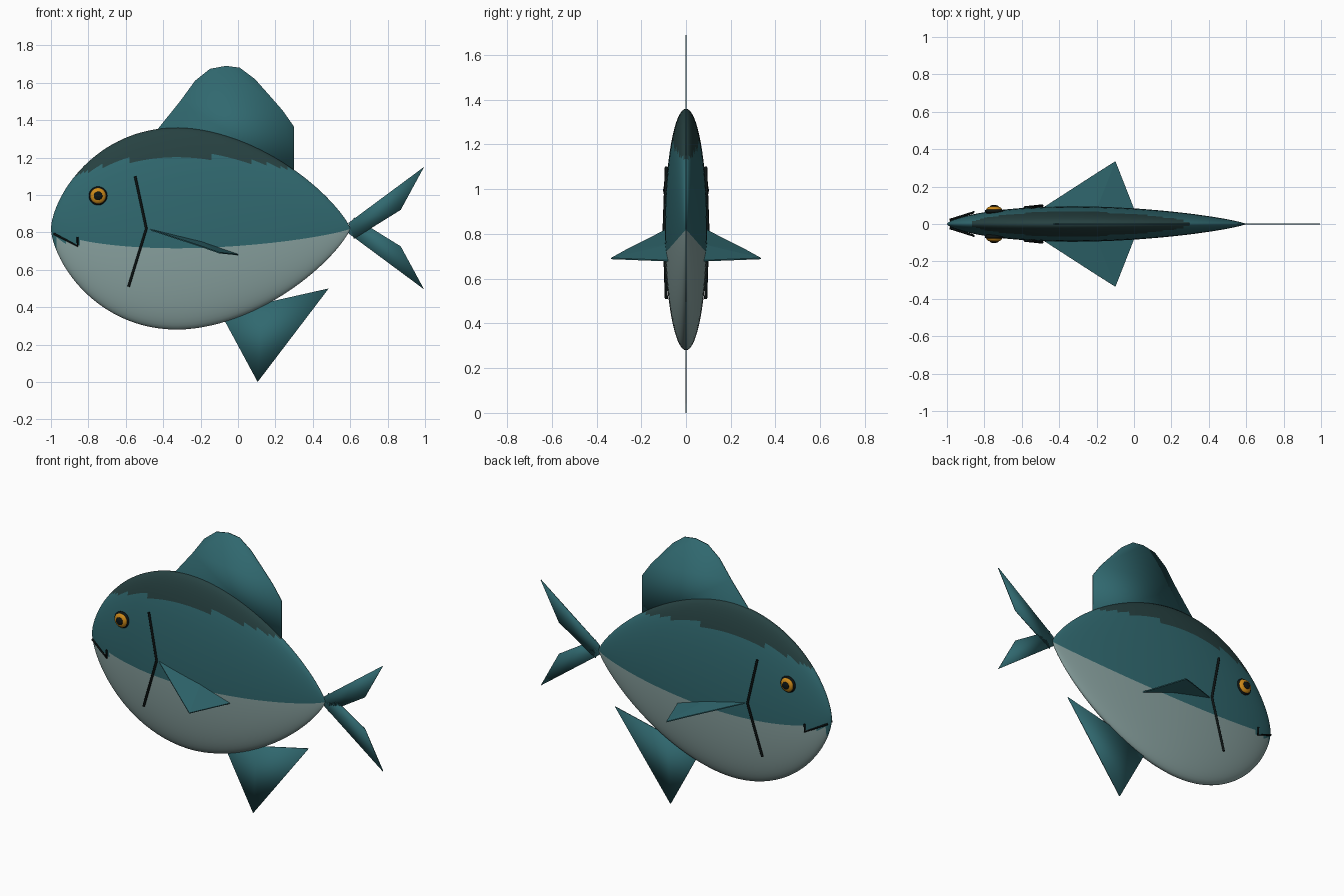
import bpy, bmesh, math
from mathutils import Vector

cube = bpy.data.objects.get("Cube")
if cube:
    bpy.data.objects.remove(cube)


def material(name, rgb):
    m = bpy.data.materials.new(name)
    m.use_nodes = True
    m.diffuse_color = (*rgb, 1)
    m.node_tree.nodes["Principled BSDF"].inputs["Base Color"].default_value = (*rgb, 1)
    return m


TEAL = material("teal", (0.03, 0.14, 0.16))
BACK = material("dark back", (0.02, 0.053, 0.053))
BELLY = material("pale belly", (0.25, 0.36, 0.35))
BLACK = material("black", (0.004, 0.007, 0.007))
AMBER = material("amber", (0.6, 0.25, 0.01))
MID_X, MID_Z = -0.32, 0.82


def add_object(name, bm, mats, smooth=True):
    bmesh.ops.recalc_face_normals(bm, faces=bm.faces)
    mesh = bpy.data.meshes.new(name)
    bm.to_mesh(mesh)
    bm.free()
    for m in mats:
        mesh.materials.append(m)
    mesh.polygons.foreach_set("use_smooth", [smooth] * len(mesh.polygons))
    ob = bpy.data.objects.new(name, mesh)
    bpy.context.collection.objects.link(ob)
    return ob


def half_height(x):
    if x < MID_X:
        u = min(1, (MID_X - x) / 0.68)
        return 0.54 * (1 - u ** 2.1) ** 0.63
    u = min(1, (x - MID_X) / 0.92)
    return 0.54 * (1 - u ** 1.8) ** 0.8


def body_colour(c):
    # Dark along the back, pale under the belly
    t = (c.z - MID_Z) / max(half_height(c.x), 0.01)
    d = c.x - MID_X
    if c.z > 1.21 - (0.35 if d < 0 else 0.2) * d * d:
        return 1
    limit = -0.2 - max(0, -0.82 - c.x) * 1.3
    return 2 if t < limit and c.x > -0.97 else 0


# Body: elliptical rings along x
def build_body(rings=64, segs=64):
    bm = bmesh.new()
    loops = []
    for i in range(1, rings):
        c = math.cos(math.pi * i / rings)
        x = MID_X - c * (0.68 if c > 0 else 0.92)
        h = half_height(x)
        loops.append([bm.verts.new((x, 0.176 * h * math.cos(a), MID_Z + h * math.sin(a)))
                      for a in (math.tau * k / segs for k in range(segs))])
    for p, q in zip(loops, loops[1:]):
        for k in range(segs):
            n = (k + 1) % segs
            bm.faces.new((p[k], p[n], q[n], q[k]))
    for loop, x in ((loops[0], -1), (loops[-1], 0.6)):
        tip = bm.verts.new((x, 0, MID_Z))
        for k in range(segs):
            bm.faces.new((tip, loop[k], loop[(k + 1) % segs]))
    for f in bm.faces:
        f.material_index = body_colour(f.calc_center_median())
    add_object("body", bm, (TEAL, BACK, BELLY))


# Thin upright fins from side outlines
def flat_fin(name, outline, thick=0.006):
    bm = bmesh.new()
    face = bm.faces.new([bm.verts.new((x, -thick / 2, z)) for x, z in outline])
    new = bmesh.ops.extrude_face_region(bm, geom=[face])["geom"]
    bmesh.ops.translate(bm, vec=(0, thick, 0),
                        verts=[v for v in new if isinstance(v, bmesh.types.BMVert)])
    add_object(name, bm, (TEAL,))


build_body()
flat_fin("dorsal_fin", [(-0.45, 1.3), (-0.435, 1.345), (-0.31, 1.5), (-0.23, 1.61),
                        (-0.15, 1.674), (-0.065, 1.69), (0.01, 1.68), (0.09, 1.62),
                        (0.17, 1.53), (0.24, 1.45), (0.3, 1.364), (0.3, 1.1)])
flat_fin("anal_fin", [(-0.1, 0.38), (0.105, 0), (0.485, 0.5), (0.13, 0.42)])
lobe = [(0.59, 0.85), (0.995, 1.15), (0.87, 0.92), (0.62, 0.765)]
flat_fin("upper_tail_lobe", lobe)
flat_fin("lower_tail_lobe", [(x, 1.645 - z) for x, z in lobe])


# Round dark strokes on the skin
def stroke(name, points, radius):
    cu = bpy.data.curves.new(name, "CURVE")
    cu.dimensions = "3D"
    cu.bevel_depth = radius
    cu.bevel_resolution = 1
    cu.use_fill_caps = True
    sp = cu.splines.new("POLY")
    sp.points.add(len(points) - 1)
    for p, co in zip(sp.points, points):
        p.co = (*co, 1)
    cu.materials.append(BLACK)
    bpy.context.collection.objects.link(bpy.data.objects.new(name, cu))


# Flattened ball facing sideways
def eye_part(name, y, radius, depth, mat):
    bm = bmesh.new()
    bmesh.ops.create_uvsphere(bm, u_segments=24, v_segments=16, radius=1)
    bmesh.ops.scale(bm, vec=(radius, depth, radius), verts=bm.verts)
    bmesh.ops.translate(bm, vec=(-0.748, y, 0.995), verts=bm.verts)
    add_object(name, bm, (mat,))


# Paired parts
for side, s in (("left", 1), ("right", -1)):
    bm = bmesh.new()
    root, lead, tip, rear, fold = [bm.verts.new((x, s * y, z)) for x, y, z in (
        (-0.49, 0.085, 0.82), (-0.2, 0.272, 0.725), (-0.1, 0.335, 0.69),
        (0, 0.08, 0.68), (-0.2, 0.08, 0.75))]
    bm.faces.new((root, lead, fold))
    bm.faces.new((lead, tip, fold))
    bm.faces.new((tip, rear, fold))
    fin = add_object(side + "_pectoral_fin", bm, (TEAL,), smooth=False)
    sol = fin.modifiers.new("thickness", "SOLIDIFY")
    sol.thickness = 0.006
    sol.offset = 0

    stroke(side + "_gill_line", [(-0.55, s * 0.088, 1.1), (-0.49, s * 0.098, 0.82),
                                 (-0.585, s * 0.088, 0.51)], 0.007)
    stroke(side + "_mouth", [(-0.985, s * 0.022, 0.793), (-0.858, s * 0.062, 0.727),
                             (-0.858, s * 0.064, 0.775)], 0.006)
    eye_part(side + "_eye_rim", s * 0.068, 0.05, 0.018, BLACK)
    eye_part(side + "_iris", s * 0.078, 0.042, 0.018, AMBER)
    eye_part(side + "_pupil", s * 0.094, 0.023, 0.008, BLACK)
